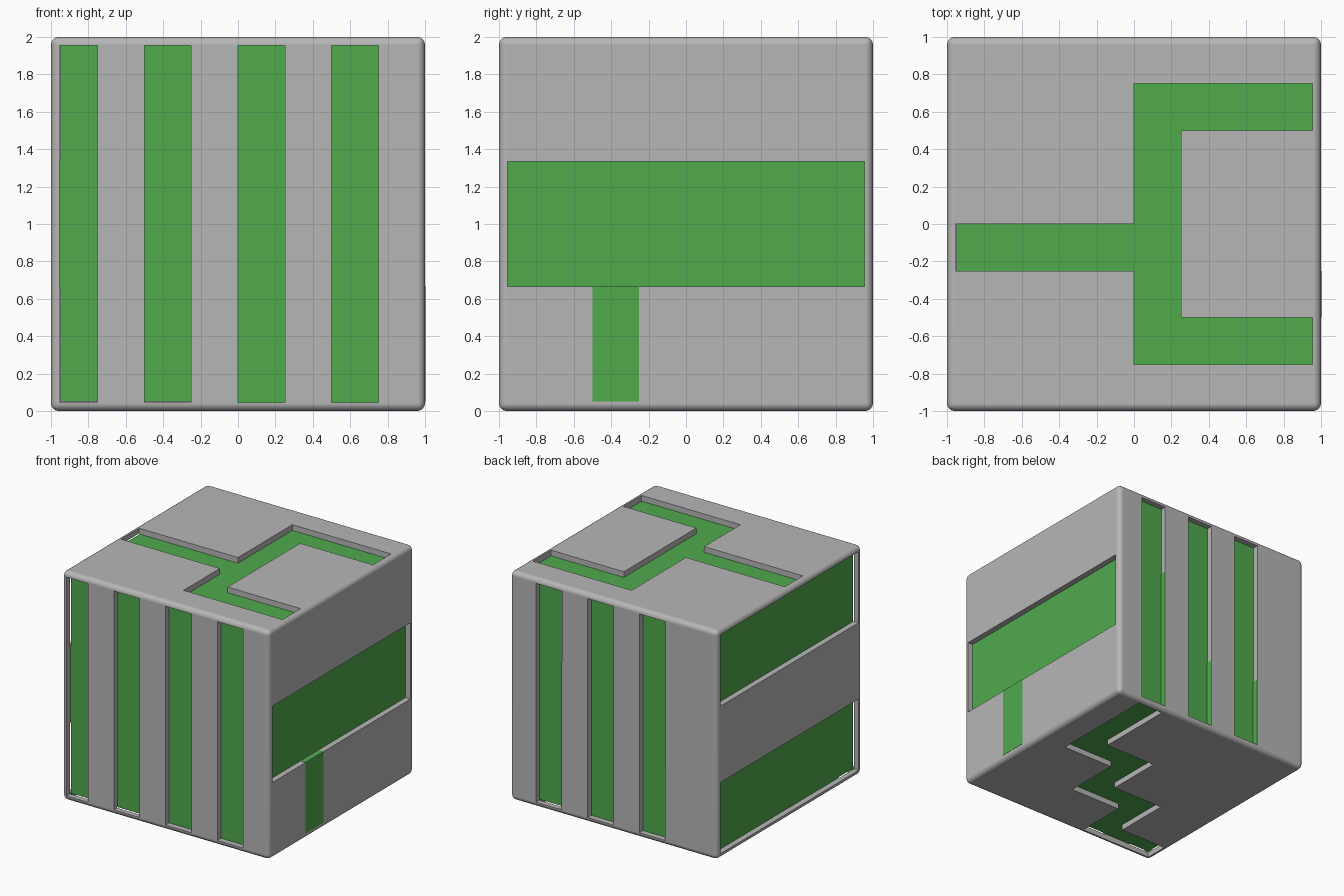
import bpy, bmesh, math
from mathutils import Vector

if "Cube" in bpy.data.objects:
    bpy.data.objects.remove(bpy.data.objects["Cube"])

E = 0.955      # grooves stop here, just inside the rounded edges
FLOOR = 0.95   # groove floor, measured from the cube centre
T = 1 / 3


def material(name, rgb):
    m = bpy.data.materials.new(name)
    m.diffuse_color = (*rgb, 1)
    m.use_nodes = True
    m.node_tree.nodes["Principled BSDF"].inputs["Base Color"].default_value = m.diffuse_color
    return m


grey = material("casing_grey", (0.47, 0.47, 0.47))
green = material("groove_green", (0.08, 0.40, 0.073))


def make_object(name, bm):
    me = bpy.data.meshes.new(name)
    bmesh.ops.recalc_face_normals(bm, faces=bm.faces)
    bm.to_mesh(me)
    bm.free()
    ob = bpy.data.objects.new(name, me)
    bpy.context.collection.objects.link(ob)
    return ob


def rect(u0, u1, v0, v1):
    return [(u0, v0), (u1, v0), (u1, v1), (u0, v1)]


def cutter(name, axis, sign, outlines):
    """Extrude flat outlines (other two axes in order) along one axis."""
    bm = bmesh.new()
    others = [a for a in range(3) if a != axis]
    for pts in outlines:
        verts = []
        for u, v in pts:
            p = Vector((0, 0, 0))
            p[axis], p[others[0]], p[others[1]] = sign * FLOOR, u, v
            verts.append(bm.verts.new(p))
        face = bm.faces.new(verts)
        ext = bmesh.ops.extrude_face_region(bm, geom=[face])
        step = Vector((0, 0, 0))
        step[axis] = sign * 0.15
        bmesh.ops.translate(bm, vec=step, verts=[
            g for g in ext["geom"] if isinstance(g, bmesh.types.BMVert)])
    ob = make_object(name, bm)
    ob.hide_render = True
    return ob


# Groove outlines, in coordinates about the cube centre
top_path = [(-E, -.25), (0, -.25), (0, -.75), (E, -.75), (E, -.5), (.25, -.5),
            (.25, .5), (E, .5), (E, .75), (0, .75), (0, 0), (-E, 0)]
bottom_path = [(.75, E), (.75, 0), (.25, 0), (.25, -.5), (-.25, -.5), (-.25, -E),
               (-E, -E), (-E, -.75), (-.5, -.75), (-.5, -.25), (0, -.25),
               (0, .25), (.5, .25), (.5, E)]
front = [rect(a, b, -E, E) for a, b in ((-E, -.75), (-.5, -.25), (0, .25), (.5, .75))]
back = [rect(a, a + .25, -E, E) for a in (-.5, 0, .5)]
left = [rect(-E, E, -E, -T), rect(-E, E, T, E)]
right = [rect(-E, E, -T, T)]

cutters = [
    cutter("top_cutter", 2, 1, [top_path]),
    cutter("bottom_cutter", 2, -1, [bottom_path]),
    cutter("front_cutter", 1, -1, front),
    cutter("back_cutter", 1, 1, back),
    cutter("left_cutter", 0, -1, left),
    cutter("right_cutter", 0, 1, right),
]

# Rounded cube with all grooves cut in
bm = bmesh.new()
bmesh.ops.create_cube(bm, size=2)
bmesh.ops.bevel(bm, geom=bm.edges[:], offset=0.042, segments=4, profile=0.5,
                affect='EDGES')
cube = make_object("grooved_cube", bm)
for c in cutters:
    mod = cube.modifiers.new(c.name, 'BOOLEAN')
    mod.operation, mod.solver, mod.object = 'DIFFERENCE', 'EXACT', c
bpy.context.view_layer.update()
dg = bpy.context.evaluated_depsgraph_get()
mesh = bpy.data.meshes.new_from_object(cube.evaluated_get(dg))
cube.modifiers.clear()
cube.data = mesh
for c in cutters:
    bpy.data.objects.remove(c)

# Groove floors are green, everything else grey
mesh.materials.clear()
mesh.materials.append(grey)
mesh.materials.append(green)
for p in mesh.polygons:
    a = max(range(3), key=lambda i: abs(p.normal[i]))
    is_floor = abs(p.normal[a]) > 0.99 and abs(abs(p.center[a]) - FLOOR) < 0.002
    p.material_index = 1 if is_floor else 0
cube.location.z = 1
bpy.context.view_layer.objects.active = cube
cube.select_set(True)
bpy.ops.object.shade_smooth_by_angle(angle=math.radians(35))
wn = cube.modifiers.new("even_normals", 'WEIGHTED_NORMAL')
wn.keep_sharp = True


def green_block(name, lo, hi):
    bm = bmesh.new()
    bmesh.ops.create_cube(bm, size=1)
    for v in bm.verts:
        v.co = [lo[i] if v.co[i] < 0 else hi[i] for i in range(3)]
    make_object(name, bm).data.materials.append(green)


# Flush green strip below the right groove
green_block("flush_strip", (.96, -.5, .05), (1.002, -.25, 1 - T + .002))

# Green lower walls inside the back grooves
for i, (x, z1) in enumerate(((.5, 1 + T), (0, 1 - T), (-.5, 1 - T))):
    green_block(f"back_wall_strip_{i + 1}", (x - .002, .949, .046), (x + .003, .999, z1))
